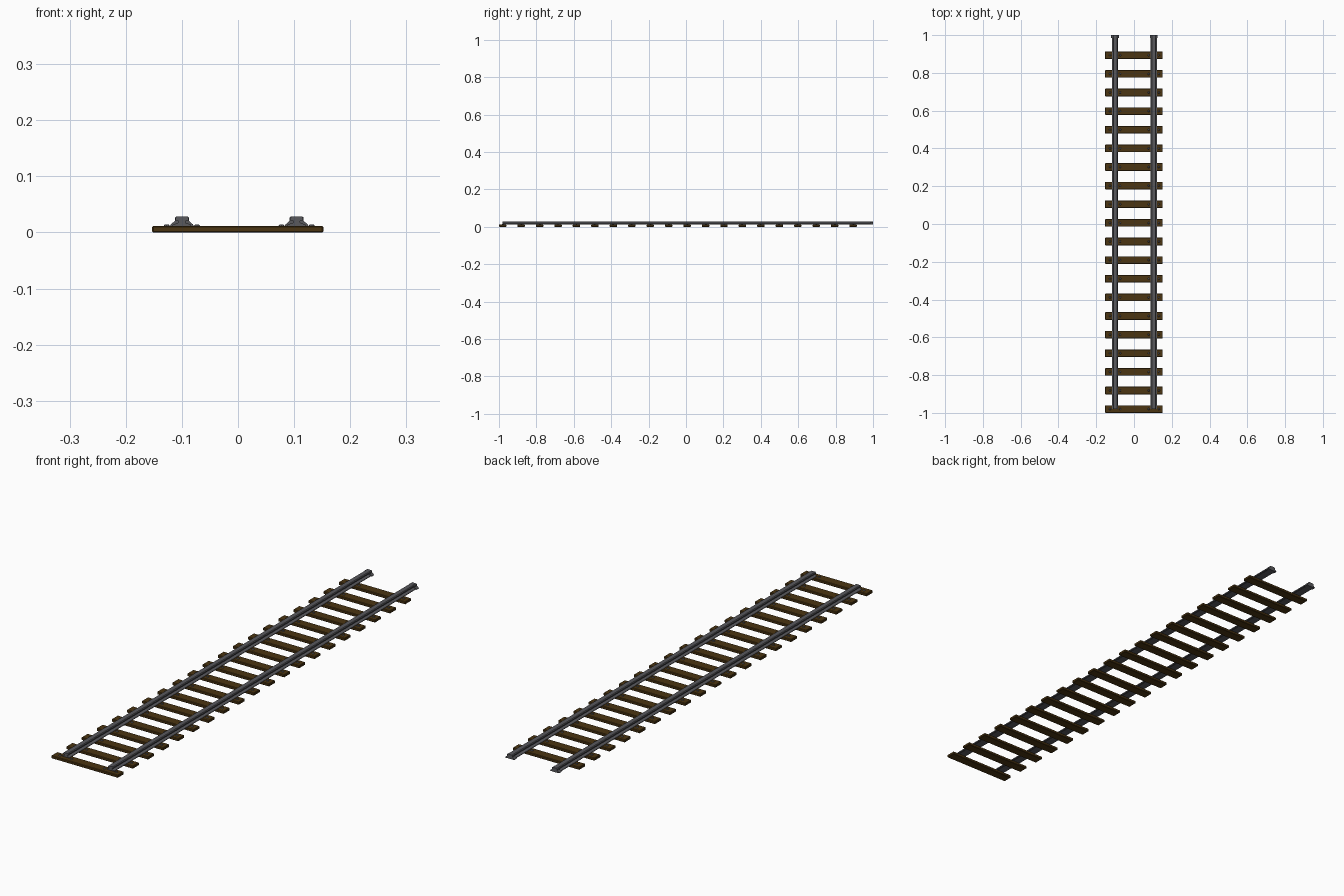
import bpy, bmesh, math

if "Cube" in bpy.data.objects:
    bpy.data.objects.remove(bpy.data.objects["Cube"])


def material(name, color):
    m = bpy.data.materials.new(name)
    m.diffuse_color = color
    m.use_nodes = True
    m.node_tree.nodes["Principled BSDF"].inputs["Base Color"].default_value = m.diffuse_color
    return m


wood = material("wood", (0.07, 0.035, 0.006, 1))
steel = material("steel", (0.10, 0.10, 0.11, 1))


def finish(name, bm, mat):
    bmesh.ops.recalc_face_normals(bm, faces=bm.faces)
    me = bpy.data.meshes.new(name)
    bm.to_mesh(me)
    bm.free()
    me.materials.append(mat)
    ob = bpy.data.objects.new(name, me)
    bpy.context.collection.objects.link(ob)
    return ob


def extrude_profile(name, half, x, y0, y1, mat):
    # mirror the right half of the section, then sweep it along y
    pts = half + [(-a, z) for a, z in reversed(half)]
    bm = bmesh.new()
    face = bm.faces.new([bm.verts.new((x + a, y0, z)) for a, z in pts])
    ext = bmesh.ops.extrude_face_region(bm, geom=[face])
    moved = [g for g in ext["geom"] if isinstance(g, bmesh.types.BMVert)]
    bmesh.ops.translate(bm, verts=moved, vec=(0, y1 - y0, 0))
    return finish(name, bm, mat)


COUNT, FIRST, STEP = 20, -0.98, 0.0986
RAILS = {"left": -0.1, "right": 0.1045}

# rails: wide foot, narrow web, bevelled head
rail = [(0.0165, 0.011), (0.0165, 0.0135), (0.006, 0.0175), (0.006, 0.020),
        (0.0115, 0.0215), (0.0115, 0.026), (0.009, 0.0285)]
# joint bars hugging the web at the far end of each rail
joint = [(0.021, 0.0115), (0.0195, 0.0145), (0.0125, 0.0205),
         (0.0125, 0.0265), (0.0095, 0.0288)]
for side, x in RAILS.items():
    extrude_profile(side + "_rail", rail, x, -0.98, 1.0, steel)
    extrude_profile(side + "_rail_joint", joint, x, 0.984, 1.0, steel)

for i in range(COUNT):
    y = FIRST + i * STEP
    # wooden sleeper with chamfered edges
    bm = bmesh.new()
    bmesh.ops.create_cube(bm, size=1)
    bmesh.ops.scale(bm, verts=bm.verts, vec=(0.305, 0.04, 0.0115))
    bmesh.ops.translate(bm, verts=bm.verts, vec=(-0.0005, y, 0.00575))
    bmesh.ops.bevel(bm, geom=bm.edges[:], offset=0.002, segments=1, affect='EDGES')
    finish(f"sleeper_{i + 1}", bm, wood)

    # bolts on both sides of each rail
    bm = bmesh.new()
    for x in RAILS.values():
        for dx in (-0.027, 0.027):
            new = bmesh.ops.create_cone(bm, cap_ends=True, segments=8,
                                        radius1=0.006, radius2=0.0035, depth=0.003)
            bmesh.ops.translate(bm, verts=new["verts"], vec=(x + dx, y, 0.0125))
    finish(f"bolts_{i + 1}", bm, steel)
